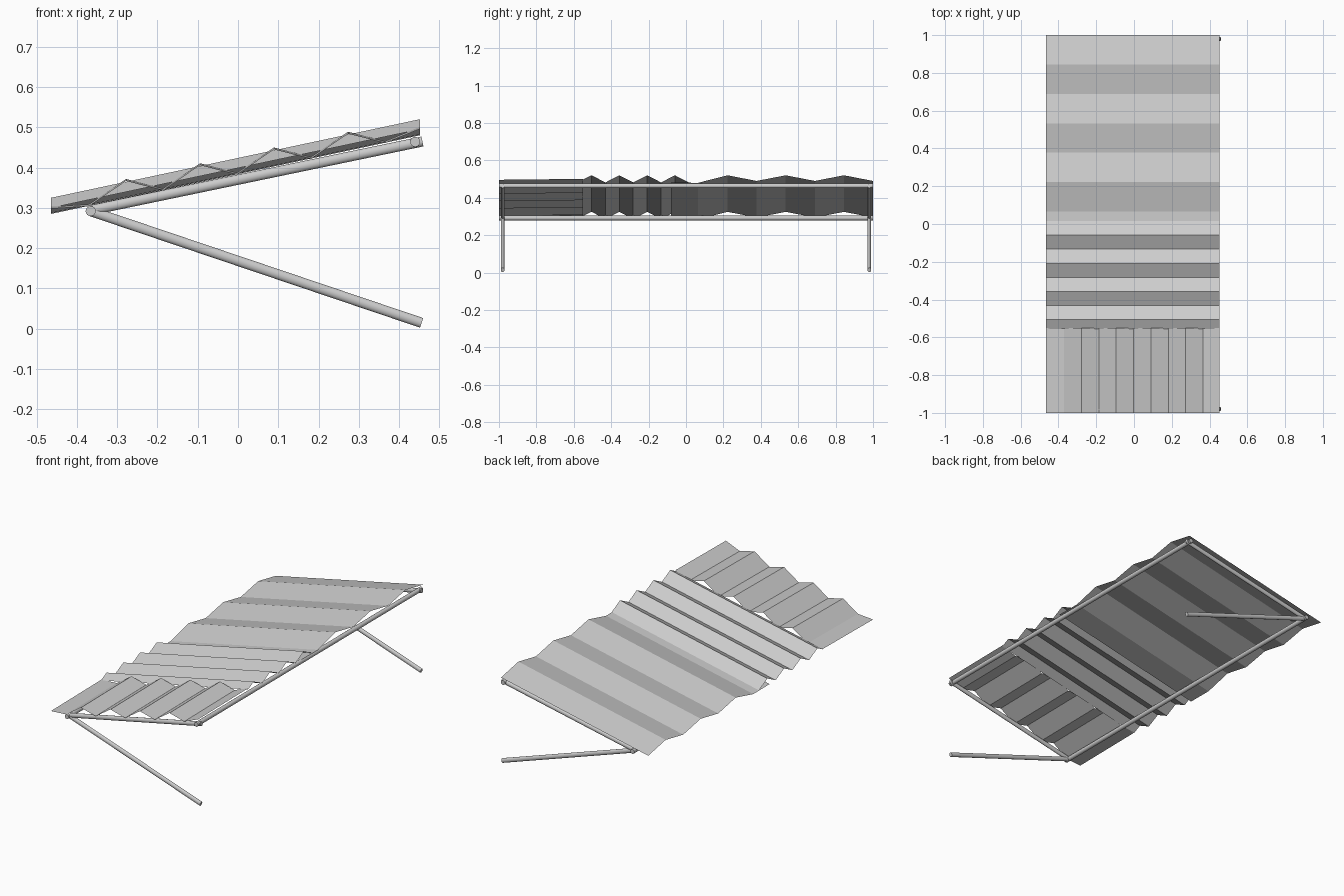
import bpy, bmesh, math
from mathutils import Vector

if "Cube" in bpy.data.objects:
    bpy.data.objects.remove(bpy.data.objects["Cube"])

SLOPE = 0.213            # roof rise per unit of x
X0, X1 = -0.465, 0.452   # roof edges


def tube(name, a, b, r=0.0125, flat=1.0):
    """Capped round tube from a to b; flat squashes it sideways."""
    a, b = Vector(a), Vector(b)
    d = b - a
    bpy.ops.mesh.primitive_cylinder_add(vertices=16, radius=r, depth=d.length,
                                        location=(a + b) / 2)
    o = bpy.context.object
    o.name = name
    o.rotation_mode = 'QUATERNION'
    if abs(d.x) > abs(d.y):
        o.rotation_euler = (0, math.atan2(d.x, d.z), 0)
        o.rotation_mode = 'XYZ'
        o.rotation_euler = (0, math.atan2(d.x, d.z), 0)
        o.scale.y = flat
    else:
        o.rotation_quaternion = d.to_track_quat('Z', 'Y')
    bpy.ops.object.shade_smooth_by_angle(angle=math.radians(40))
    return o


def sheet(name, edge_a, edge_b):
    """Thin corrugated sheet stretched between two matching edges."""
    bm = bmesh.new()
    va = [bm.verts.new(p) for p in edge_a]
    vb = [bm.verts.new(p) for p in edge_b]
    for i in range(len(va) - 1):
        bm.faces.new((va[i], va[i + 1], vb[i + 1], vb[i]))
    bmesh.ops.recalc_face_normals(bm, faces=bm.faces)
    bm.normal_update()
    if sum(f.normal.z for f in bm.faces) < 0:
        bmesh.ops.reverse_faces(bm, faces=bm.faces)
    me = bpy.data.meshes.new(name)
    bm.to_mesh(me)
    bm.free()
    o = bpy.data.objects.new(name, me)
    bpy.context.collection.objects.link(o)
    return o


def across(profile):
    """Turn a (y, height) profile into the low and high roof edges."""
    return [[(x, y, h + SLOPE * x) for y, h in profile] for x in (X0, X1)]


# tube frame
tube("low_rail", (-0.366, -1, 0.292), (-0.366, 1, 0.292))
tube("high_rail", (0.44, -1, 0.464), (0.44, 1, 0.464))
for side, y in (("front", -0.98), ("back", 0.98)):
    tube(side + "_rafter", (-0.366, y, 0.294), (0.458, y, 0.465), flat=0.8)
    tube(side + "_strut", (-0.366, y, 0.292), (0.456, y, 0.0145), flat=0.8)

# front sheet, ridges running along y
pts = [(X0, 0.399)]
for i in range(9):
    pts.append((-0.37 + i * 0.0919, 0.428 if i % 2 else 0.385))
pts.append((X1, 0.402))
sheet("front_sheet",
      [(x, -1, h + SLOPE * x - 0.002) for x, h in pts],
      [(x, -0.55, h + SLOPE * x + 0.003) for x, h in pts])

# middle sheet, fine ridges running up the slope
mid = [(-0.555, 0.399)]
mid += [(-0.505 + i * 0.0743, 0.386 if i % 2 else 0.424) for i in range(8)]
sheet("middle_sheet", *across(mid))

# back sheet, wide ridges, first edge tucked under the middle sheet
back = [(-0.08, 0.385), (0.065, 0.384)]
back += [(0.222 + i * 0.1556, 0.394 if i % 2 else 0.424) for i in range(6)]
sheet("back_sheet", *across(back))
